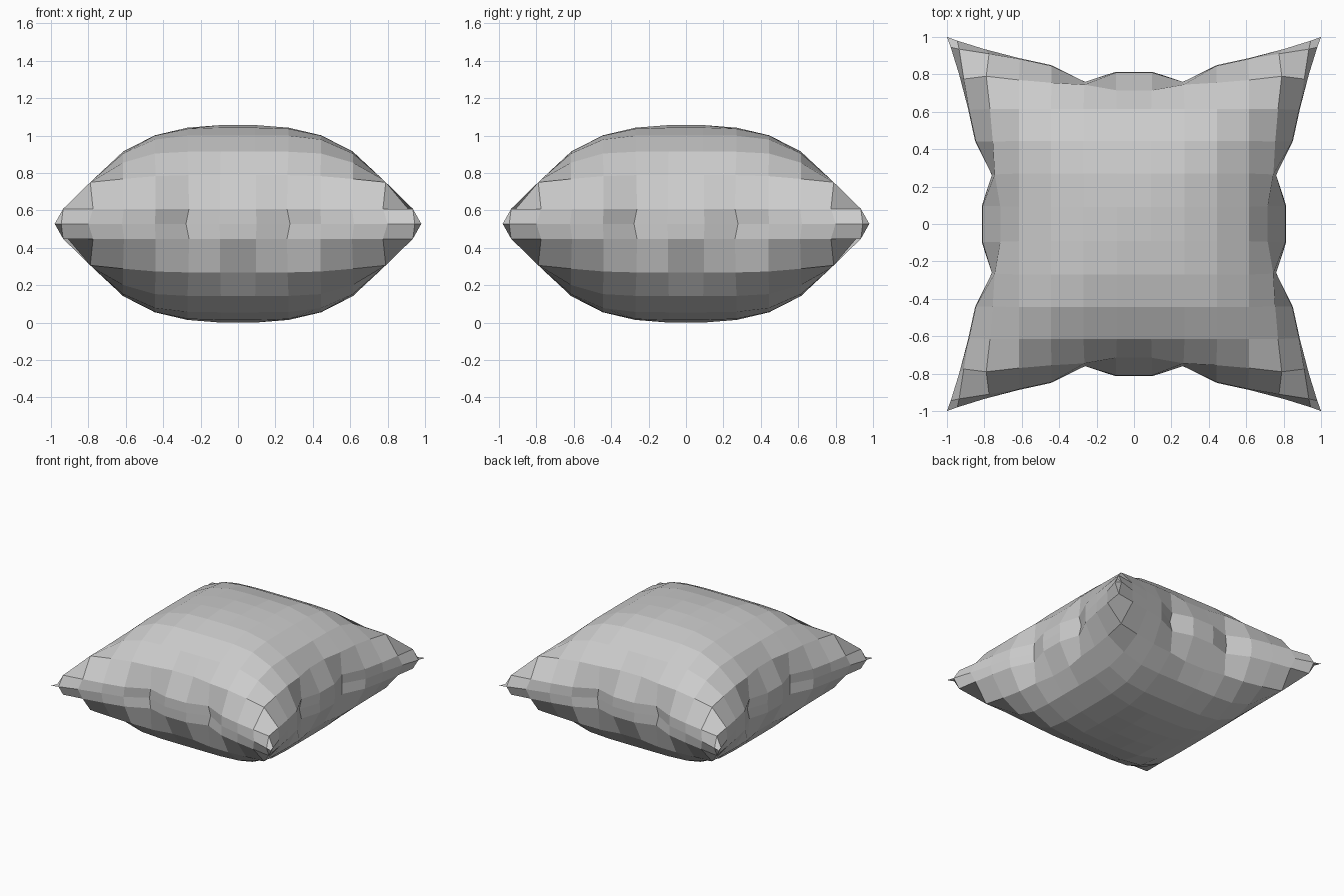
import bpy, bmesh

if "Cube" in bpy.data.objects:
    bpy.data.objects.remove(bpy.data.objects["Cube"])

N = 14                 # vertices along each side of the cushion
SEAM_Z = 0.528         # height of the seam

# Rings are counted from the middle (0) to the seam (6)
POS = [0.092, 0.27, 0.445, 0.615]            # inner grid spacing
DROP = [0.0, 0.014, 0.055, 0.142]            # fall from the crown
# ring: (distance out, position along the side, height over the seam)
OUTER = {
    4: ([0.715, 0.745, 0.755, 0.77, 0.79],
        [0.095, 0.265, 0.44, 0.615, 0.79],
        [0.260, 0.260, 0.255, 0.24, 0.222]),
    5: ([0.81, 0.76, 0.845, 0.882, 0.91, 0.935],
        [0.095, 0.262, 0.44, 0.61, 0.775, 0.935],
        [0.08] * 6),
    6: ([0.813, 0.752, 0.85, 0.888, 0.935, 0.98, 1.0],
        [0.10, 0.278, 0.445, 0.62, 0.80, 0.945, 1.0],
        [0.0] * 7),
}


def quarter_point(a, b):
    """Point of one quarter of the upper shell, rings a (x) and b (y)."""
    m, n = max(a, b), min(a, b)
    if m < 4:
        return POS[a], POS[b], 0.528 - (DROP[a] ** 2 + DROP[b] ** 2) ** 0.5
    out, along, height = OUTER[m]
    if a == b:
        return out[n], out[n], height[n]
    return (out[n], along[n], height[n]) if a > b else (along[n], out[n], height[n])


def ring(i):
    """Grid index to ring number and side."""
    return (i - 7, 1) if i >= 7 else (6 - i, -1)


# Cushion: puffed upper and lower shells joined at the pinched seam
bm = bmesh.new()
for up in (1, -1):
    grid = []
    for i in range(N):
        a, sx = ring(i)
        row = []
        for j in range(N):
            b, sy = ring(j)
            x, y, h = quarter_point(a, b)
            row.append(bm.verts.new((sx * x, sy * y, SEAM_Z + up * h)))
        grid.append(row)
    for i in range(N - 1):
        for j in range(N - 1):
            quad = [grid[i][j], grid[i + 1][j], grid[i + 1][j + 1], grid[i][j + 1]]
            bm.faces.new(quad if up > 0 else quad[::-1])
bmesh.ops.remove_doubles(bm, verts=bm.verts, dist=0.001)
bmesh.ops.recalc_face_normals(bm, faces=bm.faces)

mesh = bpy.data.meshes.new("cushion")
bm.to_mesh(mesh)
bm.free()
cushion = bpy.data.objects.new("cushion", mesh)
bpy.context.collection.objects.link(cushion)
